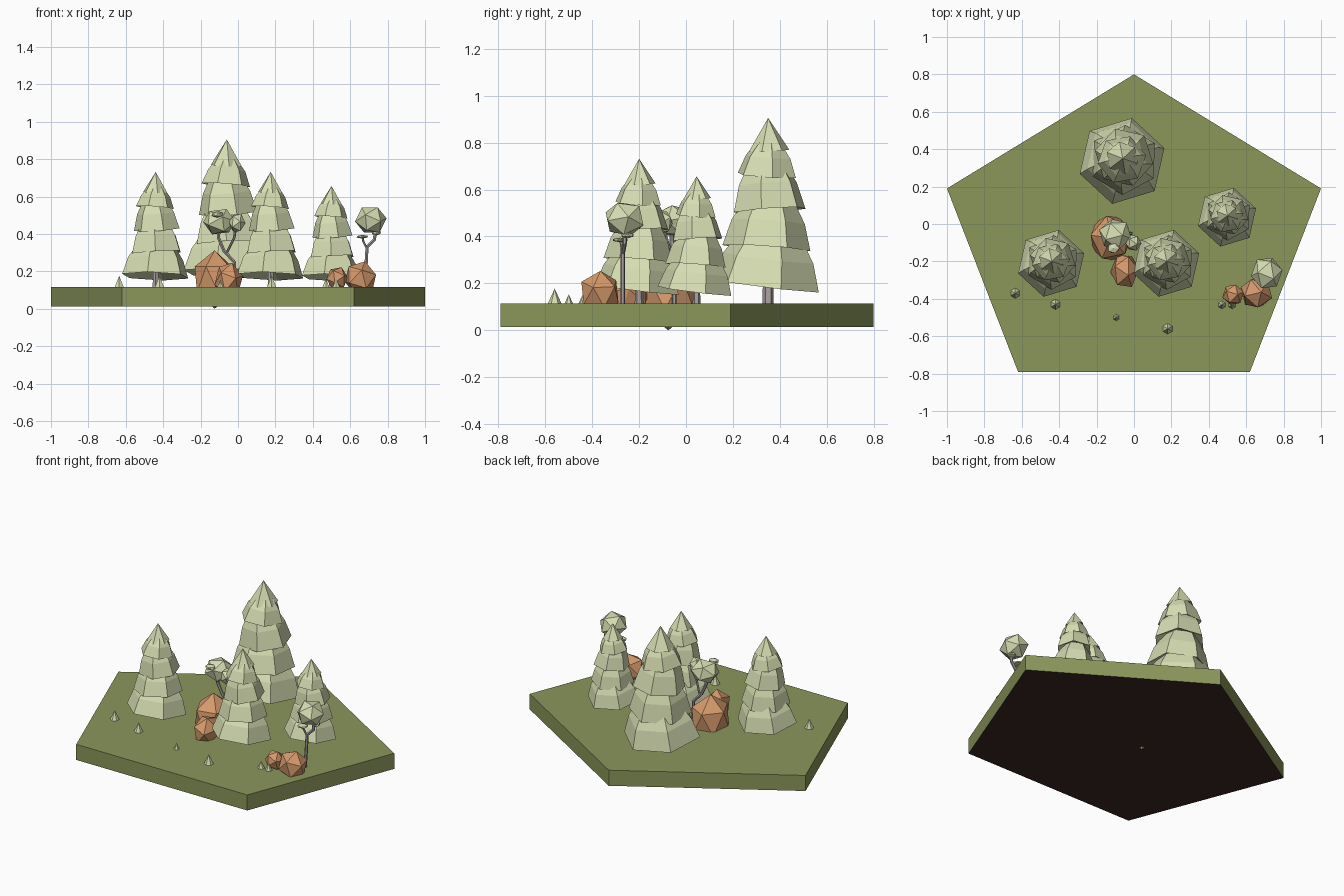
import bpy, bmesh, math, random
from mathutils import Matrix, Vector, Euler

if "Cube" in bpy.data.objects:
    bpy.data.objects.remove(bpy.data.objects["Cube"])

random.seed(4)
GROUND = 0.115


def material(name, r, g, b):
    lin = [((c / 255 + 0.055) / 1.055) ** 2.4 for c in (r, g, b)]
    m = bpy.data.materials.new(name)
    m.diffuse_color = (*lin, 1)
    m.use_nodes = True
    m.node_tree.nodes["Principled BSDF"].inputs["Base Color"].default_value = m.diffuse_color
    return m


GRASS = material("grass green", 139, 151, 91)
LEAF = material("pale leaf green", 214, 221, 178)
ROCK = material("orange rock", 214, 154, 108)
BARK = material("grey bark", 172, 162, 163)
SOIL = material("dark soil", 60, 41, 38)


def add_object(name, bm, *mats):
    bmesh.ops.recalc_face_normals(bm, faces=bm.faces)
    me = bpy.data.meshes.new(name)
    bm.to_mesh(me)
    bm.free()
    ob = bpy.data.objects.new(name, me)
    bpy.context.collection.objects.link(ob)
    for m in mats:
        me.materials.append(m)
    return ob


def blob(name, center, size, mat, rot=(0, 0, 0)):
    """Twenty-sided lump used for rocks and leaf crowns."""
    bm = bmesh.new()
    bmesh.ops.create_icosphere(bm, subdivisions=1, radius=1)
    m = (Matrix.Translation(center) @ Matrix.Diagonal((*size, 1))
         @ Euler(rot).to_matrix().to_4x4())
    bm.transform(m)
    return add_object(name, bm, mat)


def tube(name, points, radius, mat):
    cu = bpy.data.curves.new(name, 'CURVE')
    cu.dimensions = '3D'
    cu.bevel_depth = radius
    cu.bevel_resolution = 1
    cu.use_fill_caps = True
    sp = cu.splines.new('POLY')
    sp.points.add(len(points) - 1)
    sp.use_smooth = False
    for p, co in zip(sp.points, points):
        p.co = (*co, 1)
    tmp = bpy.data.objects.new(name + "_curve", cu)
    me = bpy.data.meshes.new_from_object(tmp)
    bpy.data.objects.remove(tmp)
    me.materials.clear()
    me.materials.append(mat)
    ob = bpy.data.objects.new(name, me)
    bpy.context.collection.objects.link(ob)


# Pentagon ground slab with soil underside
bm = bmesh.new()
outline = [(0, 0.8), (-1, 0.19), (-0.62, -0.79), (0.62, -0.79), (1, 0.19)]
bottom = bm.faces.new([bm.verts.new((x, y, 0.013)) for x, y in outline])
ext = bmesh.ops.extrude_face_region(bm, geom=[bottom], use_keep_orig=True)
top = [v for v in ext["geom"] if isinstance(v, bmesh.types.BMVert)]
bmesh.ops.translate(bm, verts=top, vec=(0, 0, GROUND - 0.013))
bmesh.ops.recalc_face_normals(bm, faces=bm.faces)
for f in bm.faces:
    f.material_index = 1 if f.normal.z < -0.5 else 0
add_object("ground_slab", bm, GRASS, SOIL)

# Pine tiers: top height, top radius, bottom height, bottom radius, turn, tilt
TIERS = [(0.79, 0.0, 0.65, 0.088, 40, (3, 2)),
         (0.69, 0.05, 0.545, 0.132, 10, (-4, 4)),
         (0.60, 0.08, 0.395, 0.160, 47, (4, -4)),
         (0.44, 0.105, 0.235, 0.188, 28, (-4, -3)),
         (0.29, 0.135, 0.075, 0.237, 17, (-7, 2))]


def pine(name, x, y, scale):
    bm = bmesh.new()
    for ztop, rtop, zbot, rbot, turn, tilt in TIERS:
        depth = ztop - zbot
        # underside hollow, skirt edge, shoulder, top
        profile = [(rbot * 0.45, zbot + depth * 0.25), (rbot, zbot)]
        if rtop > 0:
            profile += [(rtop + (rbot - rtop) * 0.62, zbot + depth * 0.55), (rtop, ztop)]
        rings = []
        spin = Euler((math.radians(tilt[0]), math.radians(tilt[1]), 0)).to_matrix()
        pivot = Vector((0, 0, (ztop + zbot) / 2))
        for r, z in profile:
            ring = []
            for i in range(6):
                a = math.radians(turn + 60 * i)
                p = Vector((r * math.cos(a), r * math.sin(a), z))
                ring.append(bm.verts.new(pivot + spin @ (p - pivot)))
            rings.append(ring)
        bm.faces.new(rings[0][::-1])
        for lo, hi in zip(rings, rings[1:]):
            for i in range(6):
                j = (i + 1) % 6
                bm.faces.new((lo[i], lo[j], hi[j], hi[i]))
        if rtop > 0:
            bm.faces.new(rings[-1])
        else:
            tip = bm.verts.new((0, 0, ztop))
            for i in range(6):
                bm.faces.new((rings[-1][i], rings[-1][(i + 1) % 6], tip))
    place = Matrix.Translation((x, y, GROUND)) @ Matrix.Scale(scale, 4)
    bm.transform(place)
    add_object(name + "_foliage", bm, LEAF)
    bm = bmesh.new()
    bmesh.ops.create_cone(bm, cap_ends=True, segments=6, radius1=0.024, radius2=0.02,
                          depth=0.2, matrix=Matrix.Translation((0, 0, 0.1)))
    bm.transform(place)
    add_object(name + "_trunk", bm, BARK)


pine("tall_pine", -0.06, 0.35, 1.0)
pine("left_pine", -0.44, -0.2, 0.78)
pine("middle_pine", 0.175, -0.2, 0.78)
pine("right_pine", 0.5, 0.045, 0.685)

# Crooked leafy tree at the right edge
tube("edge_tree_trunk", [(0.675, -0.27, GROUND - 0.01), (0.685, -0.27, 0.24),
                         (0.69, -0.27, 0.33), (0.73, -0.262, 0.37), (0.735, -0.26, 0.43)],
     0.01, BARK)
tube("edge_tree_branch", [(0.69, -0.27, 0.32), (0.67, -0.275, 0.36), (0.665, -0.28, 0.39)],
     0.006, BARK)
blob("edge_tree_crown", (0.71, -0.262, 0.475), (0.086, 0.092, 0.08), LEAF, (0.5, 0.3, 0.4))
blob("edge_tree_twig_leaves", (0.665, -0.28, 0.385), (0.036, 0.036, 0.01), LEAF)
blob("edge_tree_side_leaves", (0.74, -0.25, 0.405), (0.028, 0.03, 0.013), LEAF)

# Crooked leafy tree behind the big rock
tube("rock_tree_trunk", [(-0.015, -0.05, GROUND - 0.01), (-0.02, -0.05, 0.25),
                         (-0.075, -0.055, 0.31), (-0.105, -0.06, 0.38), (-0.1, -0.06, 0.44)],
     0.01, BARK)
tube("rock_tree_branch", [(-0.06, -0.055, 0.30), (-0.02, -0.08, 0.38), (-0.01, -0.1, 0.45)],
     0.007, BARK)
blob("rock_tree_crown", (-0.1, -0.055, 0.465), (0.09, 0.088, 0.075), LEAF, (0.4, 0.2, 1.0))
blob("rock_tree_side_crown", (-0.005, -0.1, 0.46), (0.046, 0.046, 0.055), LEAF, (0.2, 0.5, 0))
blob("rock_tree_twig_leaves", (-0.11, -0.13, 0.505), (0.035, 0.03, 0.018), LEAF)

# Rocks
blob("big_rock", (-0.125, -0.075, 0.156), (0.12, 0.135, 0.156), ROCK, (0, 0, 0.5))
blob("front_rock", (-0.05, -0.25, 0.152), (0.078, 0.1, 0.1), ROCK, (0.3, 0.2, 0.2))
blob("edge_rock", (0.655, -0.367, 0.162), (0.09, 0.09, 0.095), ROCK, (0.2, 0.2, 0.9))
blob("small_rock", (0.53, -0.378, 0.163), (0.06, 0.06, 0.064), ROCK, (0.1, 0.4, 0.3))

# Grass tufts: x, y, radius
for n, (x, y, r) in enumerate([(-0.635, -0.37, 0.028), (-0.42, -0.43, 0.028),
                               (-0.095, -0.5, 0.018), (0.18, -0.56, 0.029),
                               (0.47, -0.432, 0.022), (0.525, -0.432, 0.022)]):
    bm = bmesh.new()
    h = 2.2 * r
    bmesh.ops.create_cone(bm, cap_ends=True, segments=6, radius1=r, radius2=0, depth=h,
                          matrix=Matrix.Translation((x, y, GROUND + h / 2 - 0.001)))
    add_object(f"grass_tuft_{n + 1}", bm, LEAF)
